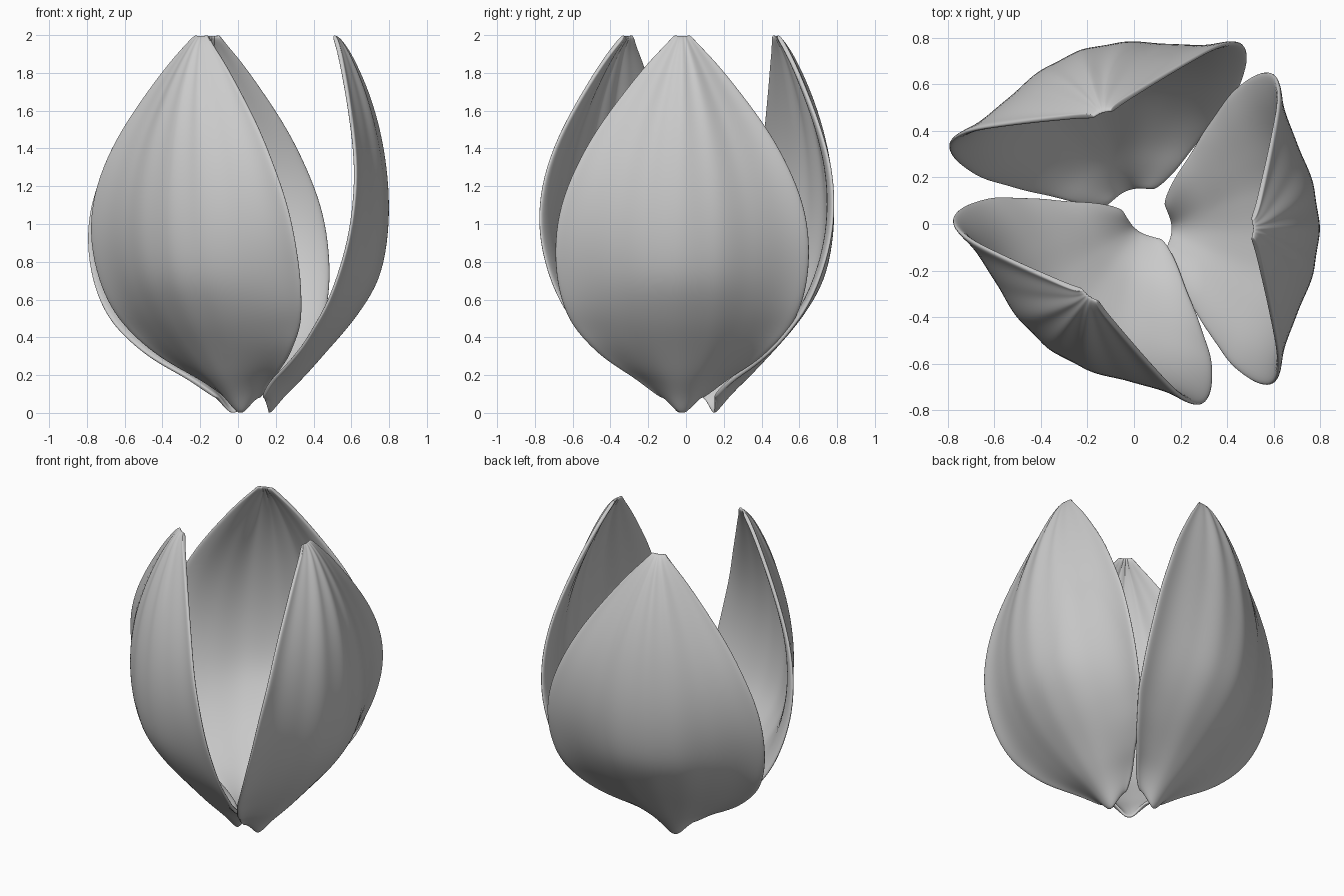
import bpy
import math
from mathutils import Matrix, Vector

cube = bpy.data.objects.get("Cube")
if cube:
    bpy.data.objects.remove(cube, do_unlink=True)

grey = bpy.data.materials.new("petal grey")
grey.use_nodes = True
colour = (0.6, 0.6, 0.6, 1)
grey.diffuse_color = colour
grey.node_tree.nodes["Principled BSDF"].inputs["Base Color"].default_value = colour

# Petal outline, base to tip: height, half width, rim depth, midrib depth
OUTLINE = [
    (-.01, .11, .12, .17), (.07, .19, .15, .23), (.14, .26, .19, .3),
    (.2, .33, .24, .36), (.28, .42, .29, .43), (.36, .5, .35, .5),
    (.45, .58, .4, .58), (.55, .63, .46, .655), (.7, .67, .52, .75),
    (.9, .68, .58, .79), (1.1, .65, .61, .8), (1.3, .57, .62, .785),
    (1.5, .46, .6, .75), (1.7, .31, .57, .69), (1.86, .18, .54, .62),
    (1.95, .09, .52, .57), (2.005, .04, .5, .52),
]
COLUMNS = 20
THICKNESS = .024
PIVOT = .6


def petal_mesh():
    """Cupped sheet: bell-shaped cross-sections, rim lifted at the base,
    soft lengthwise ribs that grow towards the tip."""
    verts, faces = [], []
    for z, half, rim, rib in OUTLINE:
        lift = .08 * max(0, 1 - z / .3)
        for c in range(COLUMNS + 1):
            u = 2 * c / COLUMNS - 1
            bell = (1 + math.cos(math.pi * abs(u) ** 1.12)) / 2
            flute = .006 * z * math.cos(6 * math.pi * u) * bell * min(1, half * 3)
            edge = rim + THICKNESS * .8
            depth = edge + (max(rib, edge) - edge) * bell + flute
            verts.append((depth - PIVOT, half * u, z + lift * (1 - bell)))
    step = COLUMNS + 1
    for r in range(len(OUTLINE) - 1):
        for c in range(COLUMNS):
            a = r * step + c
            faces.append((a, a + 1, a + 1 + step, a + step))
    mesh = bpy.data.meshes.new("petal")
    mesh.from_pydata(verts, [], faces)
    mesh.materials.append(grey)
    for face in mesh.polygons:
        face.use_smooth = True
    return mesh


def add_petal(name, x, y, angle):
    obj = bpy.data.objects.new(name, petal_mesh())
    bpy.context.collection.objects.link(obj)
    obj.matrix_world = (Matrix.Translation(Vector((x, y, 0)))
                        @ Matrix.Rotation(math.radians(angle), 4, "Z"))
    shell = obj.modifiers.new("thickness", "SOLIDIFY")
    shell.thickness = THICKNESS
    shell.offset = -1
    smooth = obj.modifiers.new("smooth", "SUBSURF")
    smooth.levels = smooth.render_levels = 2


# Three petals around the open centre
add_petal("left_petal", .6, -.02, 0)
add_petal("back_petal", -.165, .56, 108.8)
add_petal("front_petal", -.245, -.38, 233.5)
